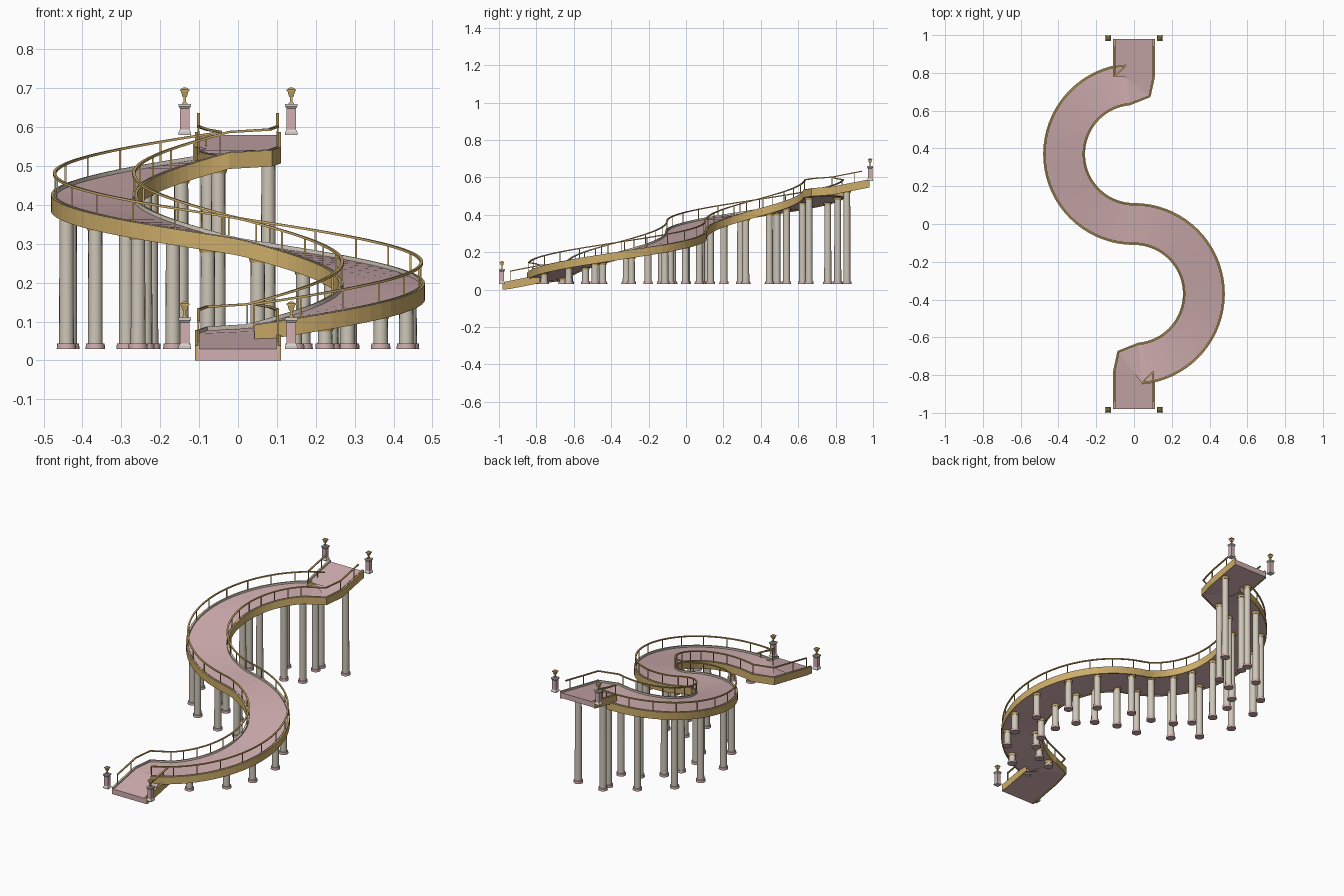
import bpy, bmesh, math
from mathutils import Vector, Matrix

cube = bpy.data.objects.get("Cube")
if cube:
    bpy.data.objects.remove(cube, do_unlink=True)


def material(name, rgb):
    m = bpy.data.materials.new(name)
    m.use_nodes = True
    m.diffuse_color = (*rgb, 1)
    m.node_tree.nodes["Principled BSDF"].inputs["Base Color"].default_value = (*rgb, 1)
    return m


PINK = material("pink stone", (0.64, 0.43, 0.44))
GOLD = material("gold metal", (0.60, 0.41, 0.14))
STONE = material("pale stone", (0.62, 0.57, 0.48))
WHITE = material("white stone", (0.66, 0.64, 0.60))

# S-shaped centre line: straight, half circle, half circle, straight
R, END, RUN, TURN = 0.37, 0.98, 6, 36
path = [Vector((0, -END + 0.04 * i, 0)) for i in range(RUN)]
for cy, sx, first in ((-R, 1, 0), (R, -1, 1)):
    for i in range(first, TURN + 1):
        a = math.pi * i / TURN
        path.append(Vector((sx * R * math.sin(a), cy - R * math.cos(a), 0)))
path += [Vector((0, 2 * R + 0.04 * (i + 1), 0)) for i in range(RUN)]
LAST = len(path) - 1

# Deck height climbs evenly along the path
lengths = [0.0]
for p, q in zip(path, path[1:]):
    lengths.append(lengths[-1] + (q - p).length)
for p, s in zip(path, lengths):
    p.z = 0.03 + 0.55 * s / lengths[-1]


def at(i, offset, dz=0.0):
    """Point beside sample i; positive offsets lie to the right of travel."""
    d = path[min(i + 1, LAST)] - path[max(i - 1, 0)]
    side = Vector((d.y, -d.x, 0)).normalized()
    p = path[i] + side * offset
    p.z = max(p.z + dz, 0)
    return p


def finish(bm, name, mats, smooth=False):
    mesh = bpy.data.meshes.new(name)
    bm.to_mesh(mesh)
    bm.free()
    for m in mats:
        mesh.materials.append(m)
    ob = bpy.data.objects.new(name, mesh)
    bpy.context.collection.objects.link(ob)
    if smooth:
        bpy.ops.object.select_all(action='DESELECT')
        ob.select_set(True)
        bpy.context.view_layer.objects.active = ob
        bpy.ops.object.shade_smooth_by_angle(angle=math.radians(40))
    return ob


def sweep(name, mat, o0, o1, z0, z1, start=0, stop=LAST):
    """Rectangular section carried along the path."""
    bm = bmesh.new()
    section = ((o0, z0), (o1, z0), (o1, z1), (o0, z1))
    rings = [[bm.verts.new(at(i, o, z)) for o, z in section]
             for i in range(start, stop + 1)]
    for a, b in zip(rings, rings[1:]):
        for k in range(4):
            n = (k + 1) % 4
            bm.faces.new((a[k], a[n], b[n], b[k]))
    bm.faces.new(rings[0][::-1])
    bm.faces.new(rings[-1])
    return finish(bm, name, [mat])


def frustum(bm, centre, z0, z1, r0, r1, sides=16, slot=0):
    turn = Matrix.Rotation(math.pi / 4, 4, 'Z') if sides == 4 else Matrix()
    place = Matrix.Translation((centre.x, centre.y, (z0 + z1) / 2)) @ turn
    made = bmesh.ops.create_cone(bm, cap_ends=True, segments=sides, radius1=r0,
                                 radius2=r1, depth=z1 - z0, matrix=place)
    for f in {f for v in made["verts"] for f in v.link_faces}:
        f.material_index = slot


# Walkway deck
sweep("deck", PINK, -0.105, 0.105, -0.03, 0.0)

# Side trims, curbs, handrails and railing posts
for label, s in (("left", -1), ("right", 1)):
    def side_sweep(name, mat, inner, outer, z0, z1, start=0, stop=LAST):
        lo, hi = sorted((s * inner, s * outer))
        sweep(f"{label}_{name}", mat, lo, hi, z0, z1, start, stop)

    side_sweep("fascia", GOLD, 0.104, 0.111, -0.034, 0.008)
    side_sweep("curb", STONE, 0.099, 0.104, -0.002, 0.010)
    side_sweep("handrail", GOLD, 0.098, 0.106, 0.058, 0.064, 1, LAST - 1)
    bm = bmesh.new()
    for i in range(1, LAST, 3):
        p = at(i, s * 0.102)
        frustum(bm, p, p.z - 0.01, p.z + 0.06, 0.003, 0.003, 4)
    finish(bm, f"{label}_railing_posts", [GOLD])

# Paired columns standing on a common level
FLOOR, PAIRS = 0.03, 18
for j in range(PAIRS):
    i = round(3 + j * (LAST - 6) / (PAIRS - 1))
    for label, s in (("left", -1), ("right", 1)):
        p = at(i, s * 0.078)
        top = p.z - 0.028
        if top < FLOOR + 0.02:
            continue
        bm = bmesh.new()
        frustum(bm, p, FLOOR, FLOOR + 0.014, 0.025, 0.024, slot=1)
        frustum(bm, p, FLOOR + 0.012, top, 0.019, 0.018, slot=0)
        frustum(bm, p, top - 0.012, top, 0.020, 0.023, slot=2)
        finish(bm, f"{label}_column_{j + 1}", [STONE, PINK, GOLD], smooth=True)

# Lantern pedestals at both ends: (bottom, top, lower radius, upper radius, colour)
LAYERS = (
    (0.000, 0.007, 0.022, 0.022, 0),
    (0.007, 0.014, 0.022, 0.017, 0),
    (0.014, 0.068, 0.017, 0.017, 1),
    (0.068, 0.073, 0.017, 0.022, 0),
    (0.073, 0.080, 0.022, 0.022, 0),
    (0.080, 0.084, 0.010, 0.008, 2),
    (0.084, 0.098, 0.004, 0.004, 2),
    (0.098, 0.113, 0.008, 0.014, 2),
    (0.113, 0.117, 0.017, 0.017, 2),
    (0.117, 0.122, 0.015, 0.005, 2),
)
for end, i, y in (("front", 0, -0.984), ("back", LAST, 0.984)):
    for label, s in (("left", 1), ("right", -1)):
        bm = bmesh.new()
        for z0, z1, r0, r1, slot in LAYERS:
            z = path[i].z
            frustum(bm, Vector((s * 0.137, y, 0)), z + z0, z + z1, r0, r1, 4, slot)
        finish(bm, f"{end}_{label}_lantern_pedestal", [WHITE, PINK, GOLD])
